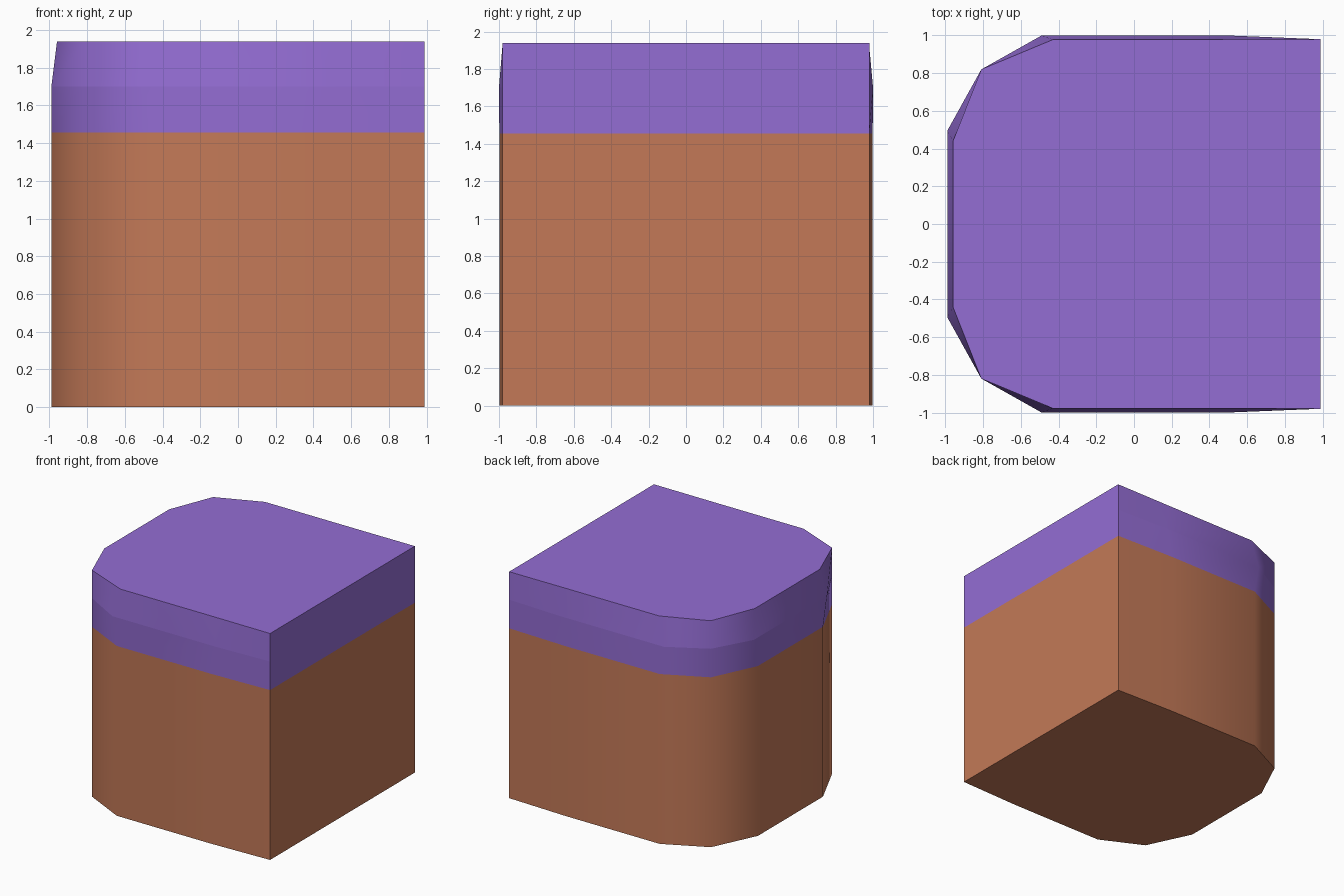
import bpy
import bmesh
import math

if "Cube" in bpy.data.objects:
    bpy.data.objects.remove(bpy.data.objects["Cube"])


def material(name, color):
    m = bpy.data.materials.new(name)
    m.diffuse_color = (*color, 1)
    m.use_nodes = True
    m.node_tree.nodes["Principled BSDF"].inputs["Base Color"].default_value = m.diffuse_color
    return m


clay = material("terracotta brown", (0.546, 0.191, 0.096))
violet = material("violet", (0.296, 0.153, 0.658))


def outline(left, inner, side, x_side):
    """Mirrored plan outline: square right corners, rounded left ones."""
    half = [(0.99, inner), (0.99, 0.98), (inner, side), (x_side, side),
            (-0.81, 0.82), (left, inner)]
    return half + [(x, -y) for x, y in reversed(half)]


def loft(name, rings, mat):
    """Closed solid through outlines stacked at the given heights."""
    bm = bmesh.new()
    loops = [[bm.verts.new((x, y, z)) for x, y in pts] for z, pts in rings]
    n = len(loops[0])
    for a, b in zip(loops, loops[1:]):
        for i in range(n):
            j = (i + 1) % n
            bm.faces.new((a[i], a[j], b[j], b[i]))
    bm.faces.new(loops[0][::-1])
    bm.faces.new(loops[-1])
    bmesh.ops.recalc_face_normals(bm, faces=bm.faces)
    me = bpy.data.meshes.new(name)
    bm.to_mesh(me)
    bm.free()
    me.materials.append(mat)
    ob = bpy.data.objects.new(name, me)
    bpy.context.collection.objects.link(ob)
    bpy.ops.object.select_all(action='DESELECT')
    ob.select_set(True)
    bpy.context.view_layer.objects.active = ob
    bpy.ops.object.shade_smooth_by_angle(angle=math.radians(40))
    return ob


body = outline(-0.99, 0.44, 0.998, -0.45)
belt = outline(-0.99, 0.495, 1.0, -0.49)
roof = outline(-0.96, 0.44, 0.978, -0.43)

# Earth block
loft("earth_block", [(0, body), (1.455, body)], clay)
# Surface layer: lower band and tapered upper band
loft("surface_lower_band", [(1.455, body), (1.70, belt)], violet)
loft("surface_upper_band", [(1.70, belt), (1.94, roof)], violet)
